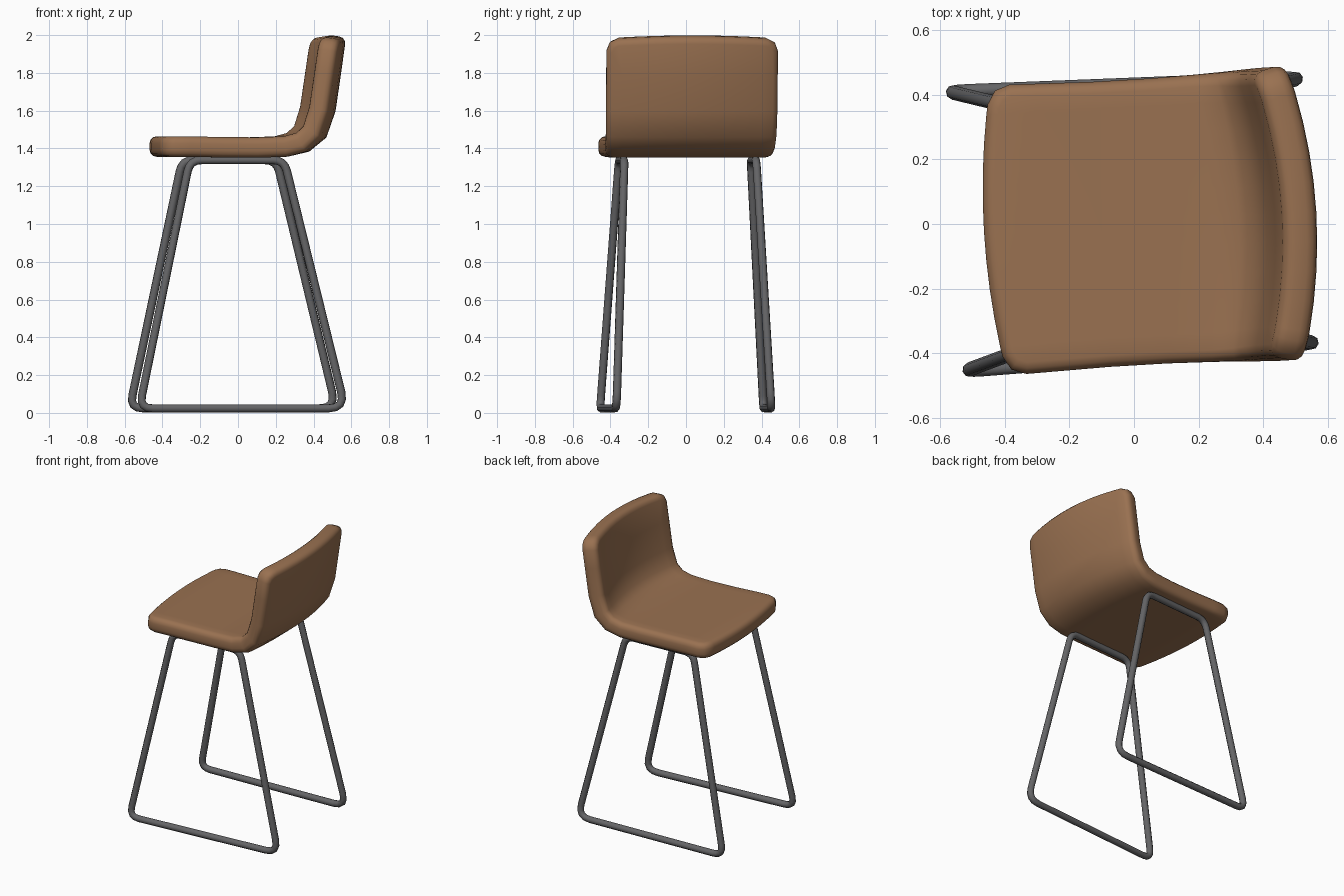
import bpy, bmesh, math
from mathutils import Vector

cube = bpy.data.objects.get("Cube")
if cube:
    bpy.data.objects.remove(cube)

TURN = math.radians(3.4)


def material(name, rgb):
    m = bpy.data.materials.new(name)
    m.use_nodes = True
    m.diffuse_color = (*rgb, 1)
    m.node_tree.nodes["Principled BSDF"].inputs["Base Color"].default_value = (*rgb, 1)
    return m


brown = material("brown leather", (0.32, 0.165, 0.082))
grey = material("grey metal", (0.13, 0.13, 0.135))


def add(name, data, mat):
    ob = bpy.data.objects.new(name, data)
    bpy.context.collection.objects.link(ob)
    data.materials.append(mat)
    ob.rotation_euler.z = TURN
    return ob


def smooth(ob, angle):
    bpy.ops.object.select_all(action='DESELECT')
    ob.select_set(True)
    bpy.context.view_layer.objects.active = ob
    bpy.ops.object.shade_smooth_by_angle(angle=math.radians(angle))


# Seat shell: one padded sheet running from the seat front up the backrest
PATH = [(-0.465, 1.41), (-0.3, 1.41), (-0.1, 1.406), (0.08, 1.405), (0.25, 1.41),
        (0.35, 1.433), (0.42, 1.49), (0.462, 1.61), (0.49, 1.8), (0.517, 1.996)]
HALF, COLS = 0.45, 10
bm = bmesh.new()
rows = []
for x, z in PATH:
    row = []
    for j in range(COLS + 1):
        t = 2 * j / COLS - 1
        back = min(max((x - 0.1) / 0.35, 0), 1)
        front = min(max((-0.1 - x) / 0.36, 0), 1)
        waist = 0.008 * (1 - max(back, front))
        bow = (0.045 * front - 0.065 * back) * t * t
        drop = 0.015 * t * t if z > 1.9 else 0
        row.append(bm.verts.new((x + bow, (HALF - waist) * t + 0.005, z - drop)))
    rows.append(row)
for a, b in zip(rows, rows[1:]):
    for j in range(COLS):
        bm.faces.new((a[j], b[j], b[j + 1], a[j + 1]))
corners = [r[k] for r in (rows[0], rows[-1]) for k in (0, -1)]
bmesh.ops.bevel(bm, geom=corners, offset=0.06, segments=2, profile=0.5, affect='VERTICES')
bmesh.ops.recalc_face_normals(bm, faces=bm.faces)
mesh = bpy.data.meshes.new("seat_shell")
bm.to_mesh(mesh)
bm.free()
shell = add("seat_shell", mesh, brown)
smooth(shell, 60)
pad = shell.modifiers.new("padding", 'SOLIDIFY')
pad.thickness, pad.offset, pad.use_even_offset = 0.108, 0, True
rim = shell.modifiers.new("soft_rim", 'BEVEL')
rim.width, rim.segments, rim.use_clamp_overlap = 0.036, 3, False
rim.limit_method, rim.angle_limit = 'ANGLE', math.radians(60)
# Keep smoothing after the padding and rim are built
for m in [m for m in shell.modifiers if m.type == 'NODES']:
    shell.modifiers.move(shell.modifiers.find(m.name), len(shell.modifiers) - 1)


def rounded_loop(points, steps=4):
    """Closed path with each corner (position, radius) rounded."""
    out = []
    for i, (p, r) in enumerate(points):
        before = p + (points[i - 1][0] - p).normalized() * r
        after = p + (points[(i + 1) % len(points)][0] - p).normalized() * r
        for k in range(steps + 1):
            t = k / steps
            out.append(before * (1 - t) ** 2 + p * 2 * t * (1 - t) + after * t * t)
    return out


# Sled leg frames: one closed tube loop on each side
for name, side in (("left_leg_frame", 1), ("right_leg_frame", -1)):
    corners = [((-0.548, 0.433, 0.024), 0.07), ((0.545, 0.411, 0.024), 0.09),
               ((0.225, 0.35, 1.338), 0.06), ((-0.275, 0.35, 1.338), 0.06)]
    loop = rounded_loop([(Vector((x, side * y + 0.01, z)), r) for (x, y, z), r in corners])
    cu = bpy.data.curves.new(name, 'CURVE')
    cu.dimensions = '3D'
    cu.bevel_depth, cu.bevel_resolution = 0.022, 2
    sp = cu.splines.new('POLY')
    sp.points.add(len(loop) - 1)
    for pt, co in zip(sp.points, loop):
        pt.co = (*co, 1)
    sp.use_cyclic_u = sp.use_smooth = True
    add(name, cu, grey)
